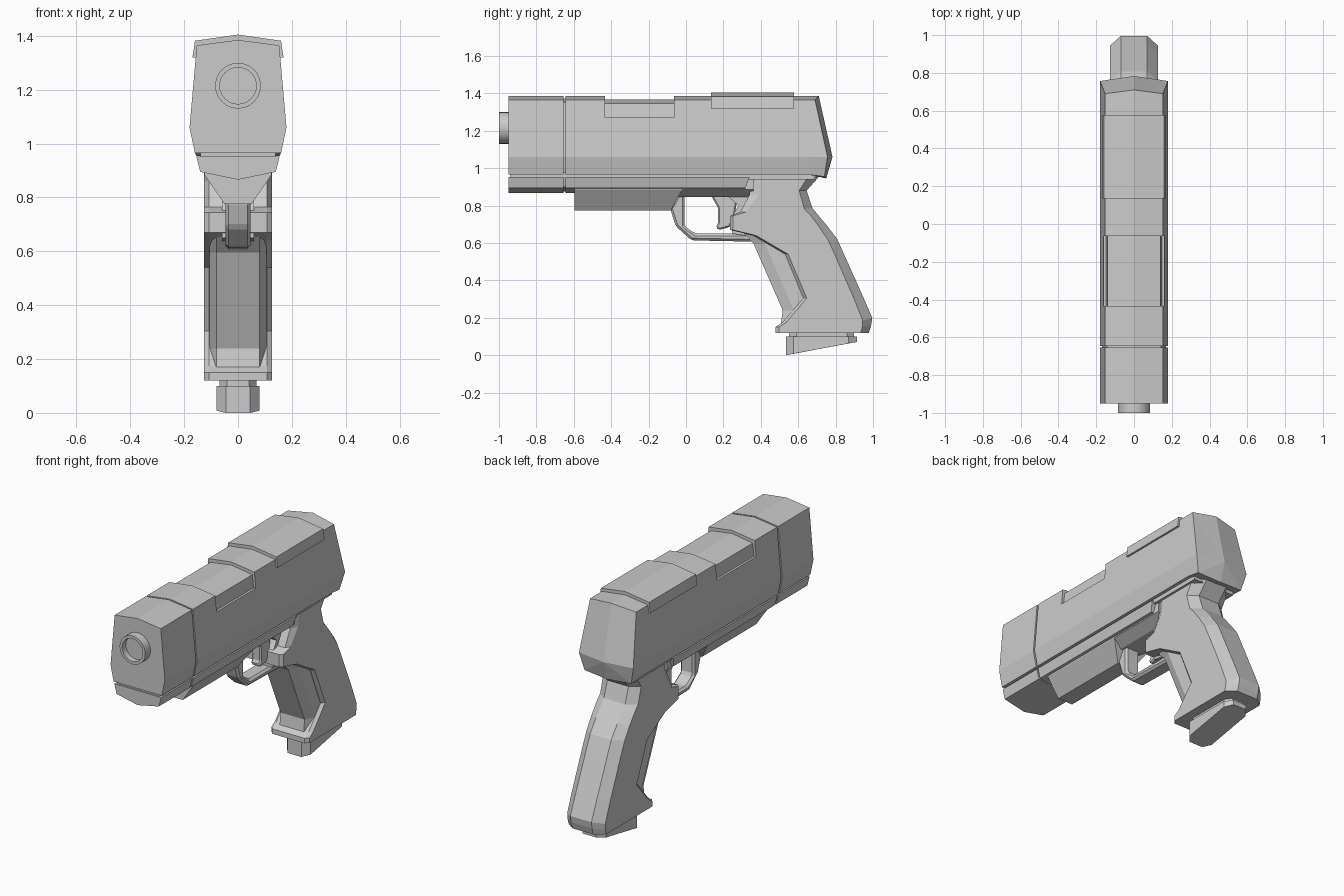
import bpy, bmesh, math

cube = bpy.data.objects.get("Cube")
if cube:
    bpy.data.objects.remove(cube, do_unlink=True)

GREY = (0.6, 0.6, 0.6, 1)
mat = bpy.data.materials.new("grey")
mat.use_nodes = True
mat.diffuse_color = GREY
mat.node_tree.nodes["Principled BSDF"].inputs["Base Color"].default_value = GREY


def finish(name, bm):
    bmesh.ops.recalc_face_normals(bm, faces=bm.faces)
    me = bpy.data.meshes.new(name)
    bm.to_mesh(me)
    bm.free()
    ob = bpy.data.objects.new(name, me)
    bpy.context.collection.objects.link(ob)
    me.materials.append(mat)
    return ob


def loft(name, rings, tip=None):
    """Bridge rings of points; the last ring may close onto a centre point."""
    bm = bmesh.new()
    vs = [[bm.verts.new(p) for p in r] for r in rings]
    n = len(vs[0])
    for a, b in zip(vs, vs[1:]):
        for i in range(n):
            j = (i + 1) % n
            bm.faces.new((a[i], a[j], b[j], b[i]))
    bm.faces.new(vs[0])
    if tip:
        c = bm.verts.new(tip)
        for i in range(n):
            bm.faces.new((vs[-1][i], vs[-1][(i + 1) % n], c))
    else:
        bm.faces.new(vs[-1])
    return finish(name, bm)


def mirror(half):
    """Complete a half outline of points whose first value is x."""
    return half + [(-p[0], *p[1:]) for p in reversed(half) if p[0] > 0]


def at(half, y):
    return [(x, y, z) for x, z in mirror(half)]


def along(name, half, y0, y1):
    return loft(name, [at(half, y0), at(half, y1)])


def plate(name, outline, w, bevel=0):
    """Side outline (y, z) extruded to half width w."""
    ob = loft(name, [[(s * w, y, z) for y, z in outline] for s in (-1, 1)])
    if bevel:
        m = ob.modifiers.new("edge", 'BEVEL')
        m.width = bevel
        m.segments = 1
        m.limit_method = 'ANGLE'
    return ob


# Slide: front block, grooved core and long rear block with a peaked back
SLIDE = [(0, 1.385), (0.153, 1.365), (0.18, 1.06), (0.16, 0.965), (0, 0.965)]
INNER = [(0, 1.373), (0.142, 1.353), (0.169, 1.06), (0.15, 0.975), (0, 0.975)]
along("slide_front", SLIDE, -0.95, -0.655)
along("slide_groove", INNER, -0.67, -0.63)
back = mirror([(0, 0.71, 1.385), (0.153, 0.69, 1.365), (0.18, 0.757, 1.06),
               (0.155, 0.74, 0.955), (0, 0.75, 0.945)])
slide = loft("slide_rear", [at(SLIDE, -0.645), at(SLIDE, 0.66), back],
             tip=(0, 0.783, 1.06))

# Shallow port cut over the top and sides of the slide
cutter = loft("port_cutter", [
    [(x, y, z) for x, z in [(0.3, 1.27), (0.3, 1.5), (-0.3, 1.5), (-0.3, 1.27),
                            (-0.148, 1.27), (-0.139, 1.346), (0, 1.367),
                            (0.139, 1.346), (0.148, 1.27)]]
    for y in (-0.433, -0.063)])
cutter.hide_render = True
cut = slide.modifiers.new("port", 'BOOLEAN')
cut.operation = 'DIFFERENCE'
cut.solver = 'EXACT'
cut.object = cutter
bpy.context.view_layer.objects.active = slide
bpy.ops.object.modifier_apply(modifier="port")
bpy.data.objects.remove(cutter, do_unlink=True)

# Raised saddle over the rear of the slide
along("top_cover", [(0, 1.405), (0.16, 1.382), (0.169, 1.32), (0.14, 1.32)],
      0.135, 0.578)

# Barrel with a shallow bore
barrel = loft("barrel", [
    [(r * math.cos(i * math.tau / 24), y, 1.215 + r * math.sin(i * math.tau / 24))
     for i in range(24)]
    for r, y in [(0.085, -0.93), (0.085, -1.0), (0.068, -1.0), (0.068, -0.965)]])
bpy.ops.object.select_all(action='DESELECT')
barrel.select_set(True)
bpy.context.view_layer.objects.active = barrel
bpy.ops.object.shade_smooth_by_angle(angle=math.radians(30))

# Frame rail under the slide
RAIL = [(0.155, 0.953), (0.14, 0.895), (0, 0.866)]
along("rail_front", RAIL, -0.95, -0.655)
along("rail_groove", [(0.146, 0.95), (0.131, 0.9), (0, 0.876)], -0.67, -0.63)
loft("rail_rear", [at(RAIL, -0.645),
                   mirror([(0.155, 0.34, 0.953), (0.14, 0.318, 0.895),
                           (0, 0.318, 0.866)])])
along("slide_seat", [(0.14, 0.98), (0.14, 0.94)], -0.94, 0.69)

# Under-barrel block and frame above the trigger
loft("underbarrel_block", [
    at([(0.125, 0.9), (0.125, 0.885), (0.05, 0.775)], -0.595),
    mirror([(0.125, -0.01, 0.9), (0.125, -0.02, 0.885), (0.05, -0.08, 0.775)])])
along("trigger_frame", [(0.125, 0.95), (0.125, 0.885), (0.06, 0.845)], -0.05, 0.36)
plate("frame_core", [(0.2, 0.87), (0.28, 0.8), (0.245, 0.74), (0.245, 0.65),
                     (0.45, 0.62), (0.45, 0.95), (0.2, 0.95)], 0.06)

# Trigger and guard
plate("trigger_guard", [(-0.085, 0.785), (-0.055, 0.69), (0.03, 0.614),
                        (0.36, 0.607), (0.36, 0.65), (0.05, 0.65),
                        (-0.008, 0.69), (-0.008, 0.86), (-0.04, 0.86)],
      0.047, 0.012)
plate("trigger", [(0.13, 0.86), (0.17, 0.79), (0.172, 0.71), (0.16, 0.685),
                  (0.175, 0.67), (0.235, 0.685), (0.26, 0.75), (0.28, 0.86)],
      0.03, 0.008)

# Grip: rows of front edge y, z, bevel depth, then side edge and back edge y, z
ROWS = [
    (0.345, 0.965, 0.055, 0.66, 0.965, 0.72, 0.965),
    (0.34, 0.86, 0.05, 0.605, 0.88, 0.645, 0.88),
    (0.29, 0.765, 0.03, 0.633, 0.782, 0.677, 0.785),
    (0.235, 0.745, 0.015, 0.66, 0.755, 0.7, 0.757),
    (0.235, 0.67, 0.015, 0.71, 0.69, 0.752, 0.695),
    (0.36, 0.64, 0.015, 0.76, 0.615, 0.808, 0.622),
    (0.53, 0.54, 0.016, 0.797, 0.535, 0.845, 0.54),
    (0.628, 0.305, 0.018, 0.897, 0.305, 0.948, 0.31),
    (0.515, 0.175, 0.02, 0.945, 0.185, 0.996, 0.2),
    (0.478, 0.15, 0.02, 0.942, 0.15, 0.99, 0.16),
    (0.478, 0.12, 0.02, 0.935, 0.12, 0.978, 0.12),
]
loft("grip", [mirror([(0.108, f, fz), (0.126, f + d, fz), (0.126, s, sz),
                      (0.07, b, bz)])
              for f, fz, d, s, sz, b, bz in ROWS])

# Recessed front strap of the grip
loft("front_strap", [mirror([(0.08, f, z), (0.106, f + 0.06, z), (0.106, f + 0.28, z)])
                     for f, z in [(0.3, 0.66), (0.362, 0.595), (0.517, 0.24),
                                  (0.508, 0.17), (0.49, 0.14)]])

# Magazine neck and sloping base with chamfered corners
loft("magazine_neck", [mirror([(0.04, 0.552, z), (0.068, 0.59, z),
                               (0.068, 0.86, z), (0.04, 0.898, z)])
                       for z in (0.14, 0.09)])
loft("magazine_base", [mirror([(0.045, 0.535, 0.1), (0.079, 0.575, 0.1),
                               (0.079, 0.87, 0.1), (0.045, 0.915, 0.1)]),
                       mirror([(0.045, 0.535, 0.0), (0.079, 0.575, 0.008),
                               (0.079, 0.87, 0.063), (0.045, 0.915, 0.071)])])
